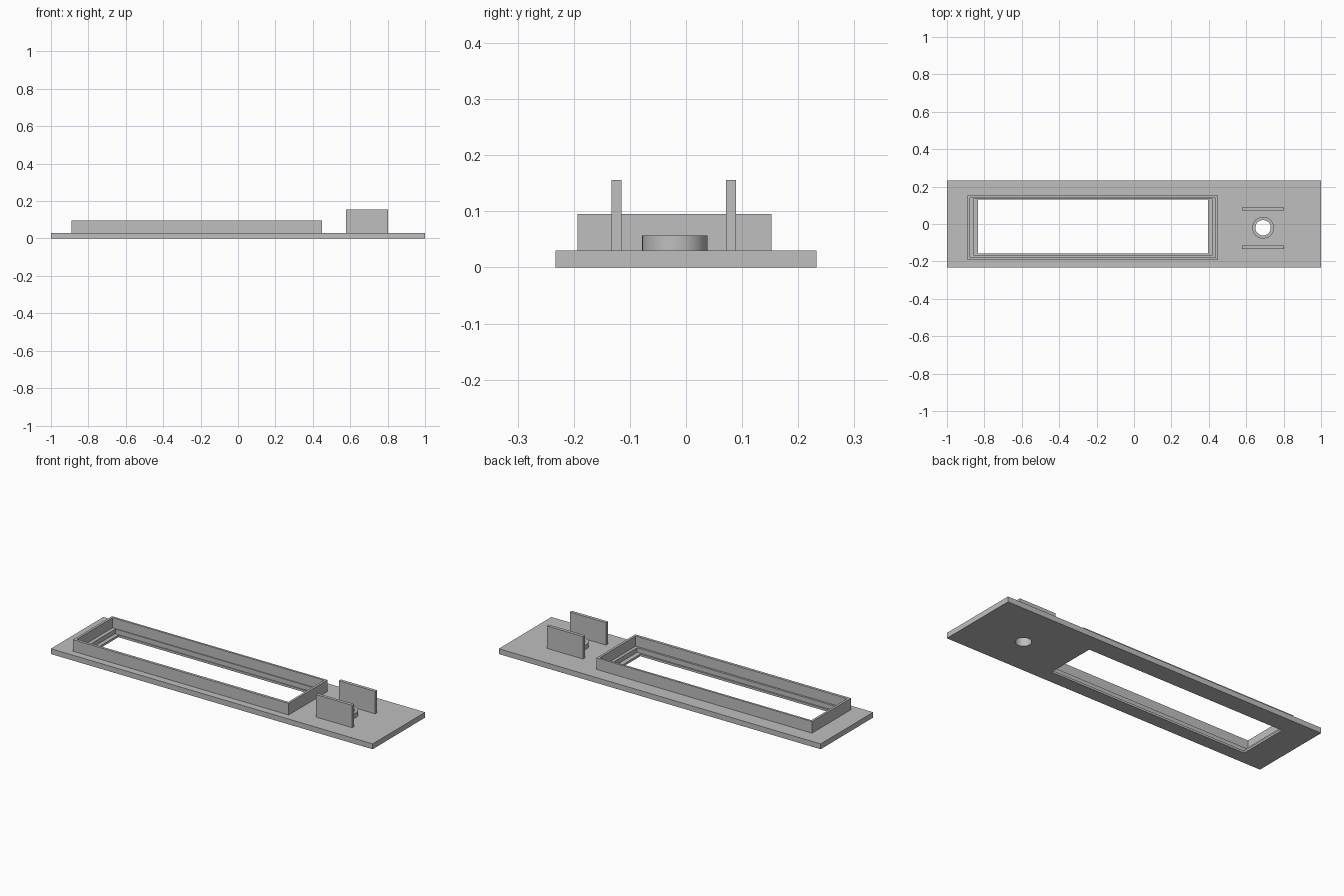
import bpy, bmesh
from mathutils import Matrix

cube = bpy.data.objects.get("Cube")
if cube:
    bpy.data.objects.remove(cube, do_unlink=True)

grey = bpy.data.materials.new("plain grey")
grey.use_nodes = True
grey.diffuse_color = (0.52, 0.52, 0.52, 1)
grey.node_tree.nodes["Principled BSDF"].inputs["Base Color"].default_value = grey.diffuse_color


def add_object(name, bm):
    mesh = bpy.data.meshes.new(name)
    bm.to_mesh(mesh)
    bm.free()
    mesh.materials.append(grey)
    obj = bpy.data.objects.new(name, mesh)
    bpy.context.collection.objects.link(obj)
    return obj


def box(name, x, y, z):
    bm = bmesh.new()
    bmesh.ops.create_cube(bm, size=1)
    for v in bm.verts:
        v.co = [lo + (c + 0.5) * (hi - lo) for c, (lo, hi) in zip(v.co, (x, y, z))]
    return add_object(name, bm)


def cylinder(name, centre, radius, z):
    bm = bmesh.new()
    place = Matrix.Translation((*centre, (z[0] + z[1]) / 2))
    bmesh.ops.create_cone(bm, cap_ends=True, segments=64, radius1=radius,
                          radius2=radius, depth=z[1] - z[0], matrix=place)
    return add_object(name, bm)


def cut(obj, cutters):
    bpy.context.view_layer.objects.active = obj
    for cutter in cutters:
        cutter.hide_render = True
        mod = obj.modifiers.new("cut", 'BOOLEAN')
        mod.operation, mod.solver, mod.object = 'DIFFERENCE', 'EXACT', cutter
        bpy.ops.object.modifier_apply(modifier=mod.name)


PLATE_TOP, FRAME_TOP = 0.03, 0.095
LEDGE_LOW, LEDGE_HIGH = 0.012, 0.038
HOLE = (0.69, -0.02)

# Main parts
plate = box("base_plate", (-1, 1), (-0.233, 0.233), (0, PLATE_TOP))
frame = box("window_frame", (-0.89, 0.45), (-0.193, 0.152), (PLATE_TOP, FRAME_TOP))
ring = cylinder("button_collar", HOLE, 0.058, (PLATE_TOP, 0.057))

# Stepped window opening and round hole
opening = box("opening_cutter", (-0.835, 0.395), (-0.158, 0.13), (-0.1, 0.2))
lower = box("lower_ledge_cutter", (-0.857, 0.42), (-0.167, 0.135), (LEDGE_LOW, 0.2))
upper = box("upper_ledge_cutter", (-0.877, 0.437), (-0.178, 0.14), (LEDGE_HIGH, 0.2))
bore = cylinder("bore_cutter", HOLE, 0.041, (-0.1, 0.2))
cut(plate, [opening, lower, bore])
cut(frame, [lower, upper])
cut(ring, [bore])
for helper in (opening, lower, upper, bore):
    bpy.data.objects.remove(helper, do_unlink=True)

# Upright holder walls on either side of the collar
for name, y in (("front_holder_wall", (-0.133, -0.115)), ("back_holder_wall", (0.071, 0.089))):
    box(name, (0.577, 0.803), y, (PLATE_TOP, 0.156))

# Smooth the round collar, keep its rims sharp
bpy.ops.object.select_all(action='DESELECT')
ring.select_set(True)
bpy.context.view_layer.objects.active = ring
bpy.ops.object.shade_smooth_by_angle()
